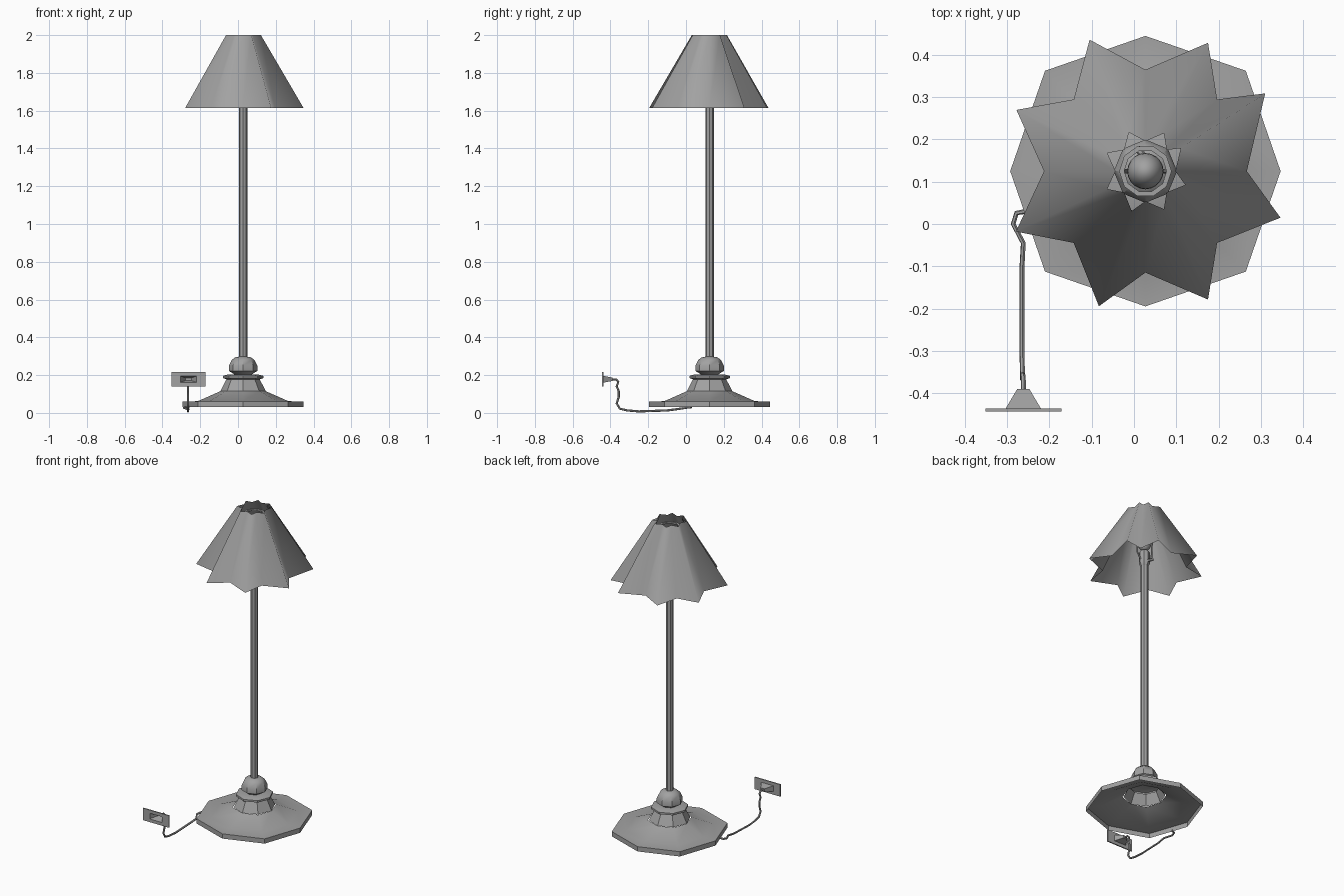
import bpy
import bmesh
from math import radians, cos, sin, pi
from mathutils import Vector

cube = bpy.data.objects.get("Cube")
if cube:
    bpy.data.objects.remove(cube, do_unlink=True)

AXIS = Vector((0.027, 0.125, 0))   # the lamp's upright axis
PLUG = Vector((-0.262, 0, 0.178))  # centre of the wall plate

grey = bpy.data.materials.new("lamp grey")
grey.use_nodes = True
grey.diffuse_color = (0.36, 0.36, 0.36, 1)
grey.node_tree.nodes["Principled BSDF"].inputs["Base Color"].default_value = (0.36, 0.36, 0.36, 1)


def finish(obj, angle):
    """Give the object its colour and its shading."""
    obj.data.materials.clear()
    obj.data.materials.append(grey)
    bpy.ops.object.select_all(action="DESELECT")
    obj.select_set(True)
    bpy.context.view_layer.objects.active = obj
    bpy.ops.object.shade_smooth_by_angle(angle=radians(angle))
    return obj


def loft(name, rings, angle=30, cap_start=False, cap_end=False, origin=AXIS):
    """Join closed rings of points into one skin."""
    bm = bmesh.new()
    loops = [[bm.verts.new(origin + Vector(p)) for p in ring] for ring in rings]
    for a, b in zip(loops, loops[1:]):
        for i in range(len(a)):
            j = (i + 1) % len(a)
            bm.faces.new((a[i], a[j], b[j], b[i]))
    if cap_start:
        bm.faces.new(loops[0][::-1])
    if cap_end:
        bm.faces.new(loops[-1])
    mesh = bpy.data.meshes.new(name)
    bm.to_mesh(mesh)
    bm.free()
    obj = bpy.data.objects.new(name, mesh)
    bpy.context.collection.objects.link(obj)
    return finish(obj, angle)


def circle(r, z, sides=8, diagonal=1.0):
    """A ring of points; the diagonal ones may sit further out."""
    pts = []
    for i in range(sides):
        a = 2 * pi * i / sides
        k = r * (diagonal if i % 2 else 1)
        pts.append((k * cos(a), k * sin(a), z))
    return pts


def star(scale, z):
    """Eight uneven points with valleys between them."""
    tips = (33, 64, 113, 154.6, 205, 251, 296, 341)
    pts = []
    for i, tip in enumerate(tips):
        for r, deg in ((0.24, 45 * i), (0.338, tip)):
            pts.append((r * scale * cos(radians(deg)), r * scale * sin(radians(deg)), z))
    return pts


def tube(name, points, radius, origin):
    curve = bpy.data.curves.new(name, "CURVE")
    curve.dimensions = "3D"
    curve.bevel_depth = radius
    curve.bevel_resolution = 1
    curve.use_fill_caps = True
    spline = curve.splines.new("POLY")
    spline.points.add(len(points) - 1)
    for p, co in zip(spline.points, points):
        p.co = (*(origin + Vector(co)), 1)
    obj = bpy.data.objects.new(name, curve)
    bpy.context.collection.objects.link(obj)
    bpy.ops.object.select_all(action="DESELECT")
    obj.select_set(True)
    bpy.context.view_layer.objects.active = obj
    bpy.ops.object.convert(target="MESH")
    return finish(bpy.context.object, 50)


# Hollow eight-sided foot, open underneath
foot = [(0.32, 0.03), (0.32, 0.06), (0.24, 0.062), (0.12, 0.115)]
loft("base", [circle(r, z, diagonal=1.05) for r, z in foot])

# Stepped neck with a collar
neck = [(0.12, 0.115), (0.088, 0.178), (0.107, 0.184), (0.107, 0.196), (0.085, 0.202), (0.05, 0.204)]
loft("collar", [circle(r, z) for r, z in neck], cap_end=True)

# Faceted knob under the pole
knob = [(0.045, 0.203), (0.075, 0.222), (0.075, 0.25), (0.06, 0.28), (0.042, 0.294), (0.02, 0.298)]
loft("knob", [circle(r, z) for r, z in knob], cap_end=True)

# Pole and lamp socket
loft("pole", [circle(0.022, z) for z in (0.295, 1.64)], cap_end=True)
socket = [(0.022, 1.63), (0.032, 1.65), (0.032, 1.72), (0.026, 1.73)]
loft("socket", [circle(r, z) for r, z in socket], cap_start=True, cap_end=True)
tube("switch", [(0, 0.03, 1.66), (-0.02, 0.055, 1.66)], 0.008, AXIS)

# Bulb
bpy.ops.mesh.primitive_uv_sphere_add(segments=20, ring_count=12, radius=0.043,
                                     location=AXIS + Vector((0, 0, 1.8)))
bulb = bpy.context.object
bulb.name = "bulb"
bulb.scale.z = 1.5
finish(bulb, 60)

# Shade ring carried by two side arms
band = [(0.062, 1.955), (0.062, 1.965), (0.05, 1.965), (0.05, 1.955), (0.062, 1.955)]
loft("shade_ring", [circle(r, z, 10) for r, z in band])
for side, name in ((1, "left_arm"), (-1, "right_arm")):
    arm = [(0.028, 1.67), (0.053, 1.71), (0.056, 1.8), (0.056, 1.96)]
    tube(name, [(side * x, 0, z) for x, z in arm], 0.005, AXIS)

# Pleated star-shaped shade, a thin open sheet
loft("shade", [star(1, 1.615), star(0.295, 2.0)], angle=180)

# Power cord along the floor and up the wall
cord = [(-0.255, 0.03, 0.035), (-0.278, 0.026, 0.03), (-0.286, 0, 0.027), (-0.262, -0.045, 0.02),
        (-0.265, -0.1, 0.013), (-0.265, -0.25, 0.008), (-0.265, -0.31, 0.013), (-0.264, -0.35, 0.022),
        (-0.264, -0.367, 0.05), (-0.264, -0.356, 0.085), (-0.264, -0.356, 0.115),
        (-0.264, -0.367, 0.14), (-0.263, -0.358, 0.165), (-0.262, -0.37, 0.177), (-0.262, -0.395, 0.178)]
tube("cord", cord, 0.006, Vector())


# Wall plate with a hollow tapered plug behind its slot
def rect(w, h, y):
    return [(w, y, h), (-w, y, h), (-w, y, -h), (w, y, -h)]


outline = [(0.014, 0.009, -0.39), (0.042, 0.018, -0.437), (0.09, 0.038, -0.437), (0.09, 0.038, -0.444),
           (0.042, 0.018, -0.444), (0.04, 0.016, -0.437), (0.016, 0.007, -0.396)]
loft("wall_plug", [rect(*o) for o in outline], cap_start=True, cap_end=True, origin=PLUG)
